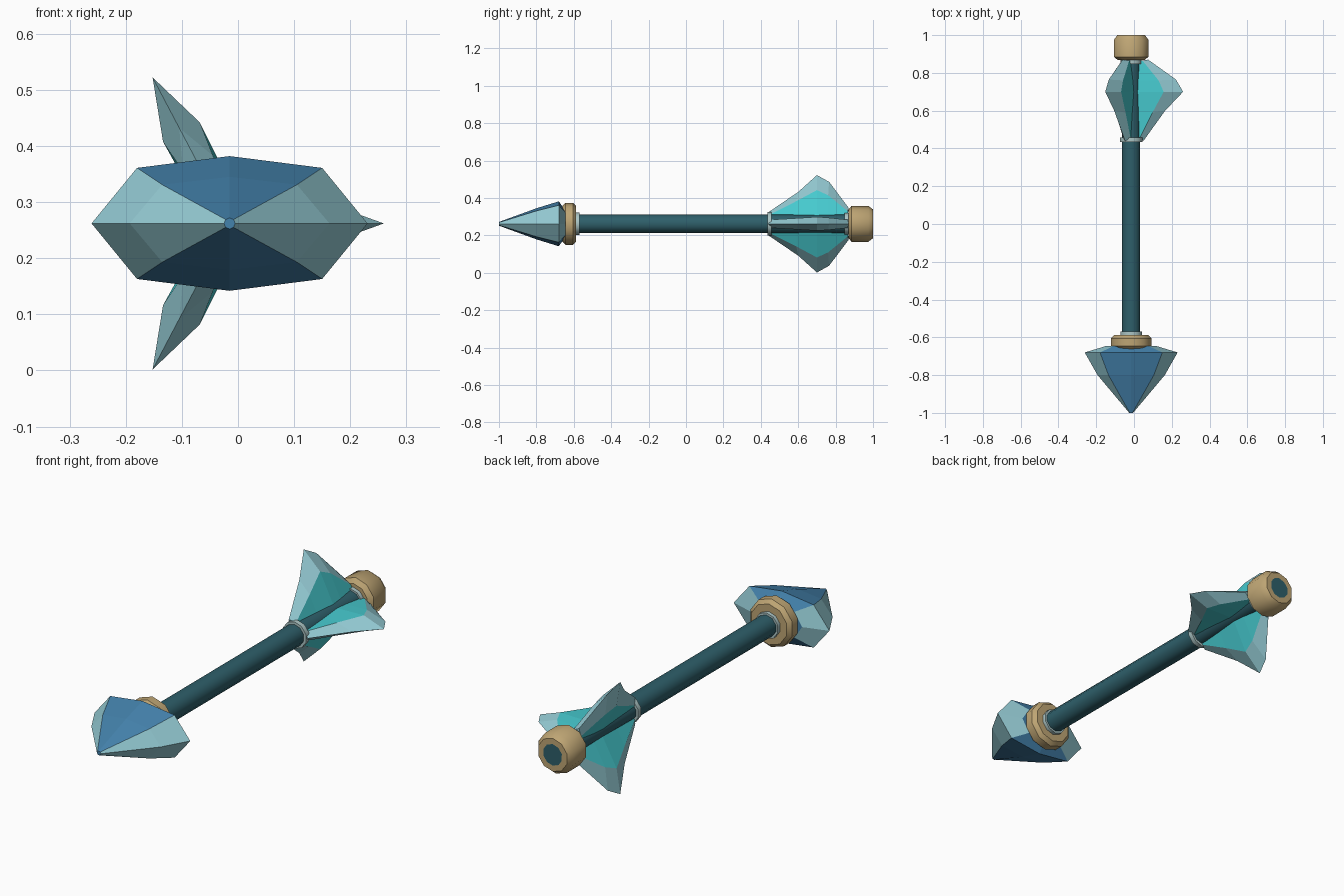
import bpy, math
from mathutils import Matrix, Vector

if "Cube" in bpy.data.objects:
    bpy.data.objects.remove(bpy.data.objects["Cube"])

CENTRE = Vector((-0.015, 0, 0.262))


def material(name, rgb):
    lin = [((c / 255 + 0.055) / 1.055) ** 2.4 for c in rgb] + [1]
    m = bpy.data.materials.new(name)
    m.use_nodes = True
    m.diffuse_color = lin
    m.node_tree.nodes["Principled BSDF"].inputs["Base Color"].default_value = lin
    return m


BLUE = material("steel blue", (68, 130, 172))
PALE = material("pale crystal", (150, 205, 214))
TEAL = material("bright teal", (70, 202, 207))
DARK = material("dark teal shaft", (46, 95, 106))
TAN = material("tan fitting", (190, 165, 116))
SILVER = material("pale binding", (172, 198, 198))


def build(name, verts, faces, mats, indices=None, smooth=False):
    me = bpy.data.meshes.new(name)
    me.from_pydata(verts, [], faces)
    for m in mats:
        me.materials.append(m)
    if indices:
        me.polygons.foreach_set("material_index", indices)
    ob = bpy.data.objects.new(name, me)
    bpy.context.collection.objects.link(ob)
    ob.location = CENTRE
    # Consistent outward normals
    bpy.ops.object.select_all(action='DESELECT')
    ob.select_set(True)
    bpy.context.view_layer.objects.active = ob
    bpy.ops.object.mode_set(mode='EDIT')
    bpy.ops.mesh.select_all(action='SELECT')
    bpy.ops.mesh.normals_make_consistent(inside=False)
    bpy.ops.object.mode_set(mode='OBJECT')
    if smooth:
        bpy.ops.object.shade_smooth_by_angle(angle=math.radians(40))
    return ob


def lathe(name, profile, mat, sides=10, closed=False):
    """Spin (y, radius) points around the shaft axis."""
    verts = [(r * math.sin(math.tau * k / sides), y, r * math.cos(math.tau * k / sides))
             for y, r in profile for k in range(sides)]
    n = len(profile)
    faces = []
    for i in range(n if closed else n - 1):
        a, b = i * sides, (i + 1) % n * sides
        faces += [(a + k, a + (k + 1) % sides, b + (k + 1) % sides, b + k)
                  for k in range(sides)]
    if not closed:
        faces += [tuple(range(sides)), tuple(range((n - 1) * sides, n * sides))]
    return build(name, verts, faces, [mat], smooth=True)


# Shaft and turned fittings
lathe("shaft", [(-0.66, 0.05), (1.0, 0.05)], DARK)
lathe("head_collar", [(-0.665, 0.09), (-0.645, 0.112), (-0.605, 0.112), (-0.587, 0.095),
                      (-0.587, 0.045), (-0.665, 0.045)], TAN, closed=True)
lathe("end_cap", [(0.868, 0.075), (0.885, 0.096), (0.975, 0.096), (1.0, 0.077),
                  (1.0, 0.049), (0.868, 0.045)], TAN, closed=True)
for name, start, end, radius in (("collar_ring", -0.59, -0.57, 0.06),
                                 ("front_binding", 0.435, 0.458, 0.062),
                                 ("rear_binding", 0.848, 0.872, 0.058)):
    lathe(name, [(start, radius), (end, radius), (end, 0.045), (start, 0.045)],
          SILVER, closed=True)

# Faceted arrow head: each ring is y, side x, corner x, corner z, top z
rings = [(-1.0, 0.01, 0.007, 0.007, 0.01), (-0.8, 0.178, 0.12, 0.069, 0.083),
         (-0.68, 0.246, 0.165, 0.099, 0.12), (-0.645, 0.13, 0.09, 0.06, 0.07)]
verts, faces, indices = [], [], []
for y, side, cx, cz, top in rings:
    verts += [(side, y, 0), (cx, y, cz), (0, y, top), (-cx, y, cz),
              (-side, y, 0), (-cx, y, -cz), (0, y, -top), (cx, y, -cz)]
for i in range(len(rings) - 1):
    for k in range(8):
        j = (k + 1) % 8
        faces.append((i * 8 + k, i * 8 + j, i * 8 + 8 + j, i * 8 + 8 + k))
        indices.append(0 if k in (1, 2, 5, 6) else 1)
faces += [tuple(range(8)), tuple(range(24, 32))]
build("arrow_head", verts, faces, [BLUE, PALE], indices + [0, 0])

# Fins: sharp pale rim bevelled up to a thick teal core
rim = [(0.065, 0.44), (0.18, 0.60), (0.275, 0.70), (0.237, 0.765), (0.09, 0.87)]
core = [(0.045, 0.455, 0.022), (0.113, 0.59, 0.03), (0.172, 0.70, 0.037),
        (0.145, 0.76, 0.033), (0.06, 0.865, 0.022)]


def fin(name, degrees, scale):
    turn = Matrix.Rotation(math.radians(-degrees), 3, 'Y')
    rows = [[(r * scale, y, 0) for r, y in rim]]
    for s in (1, -1):
        rows.append([(r * scale, y, s * h) for r, y, h in core])
        rows.append([(0.025, y, s * h * 0.9) for r, y, h in core])
    verts = [turn @ Vector(p) for row in rows for p in row]
    n = len(rim)
    faces, indices = [], []
    for a, b, mat in ((0, 1, 0), (1, 2, 1), (0, 3, 0), (3, 4, 1), (2, 4, 1)):
        for i in range(n - 1):
            faces.append((a * n + i, a * n + i + 1, b * n + i + 1, b * n + i))
            indices.append(mat)
    for e in (0, n - 1):
        faces.append((e, n + e, 2 * n + e, 4 * n + e, 3 * n + e))
        indices.append(0)
    build(name, verts, faces, [PALE, TEAL], indices)


fin("left_fin", 0, 1.0)
fin("upper_fin", 117.8, 1.07)
fin("lower_fin", -117.8, 1.07)
